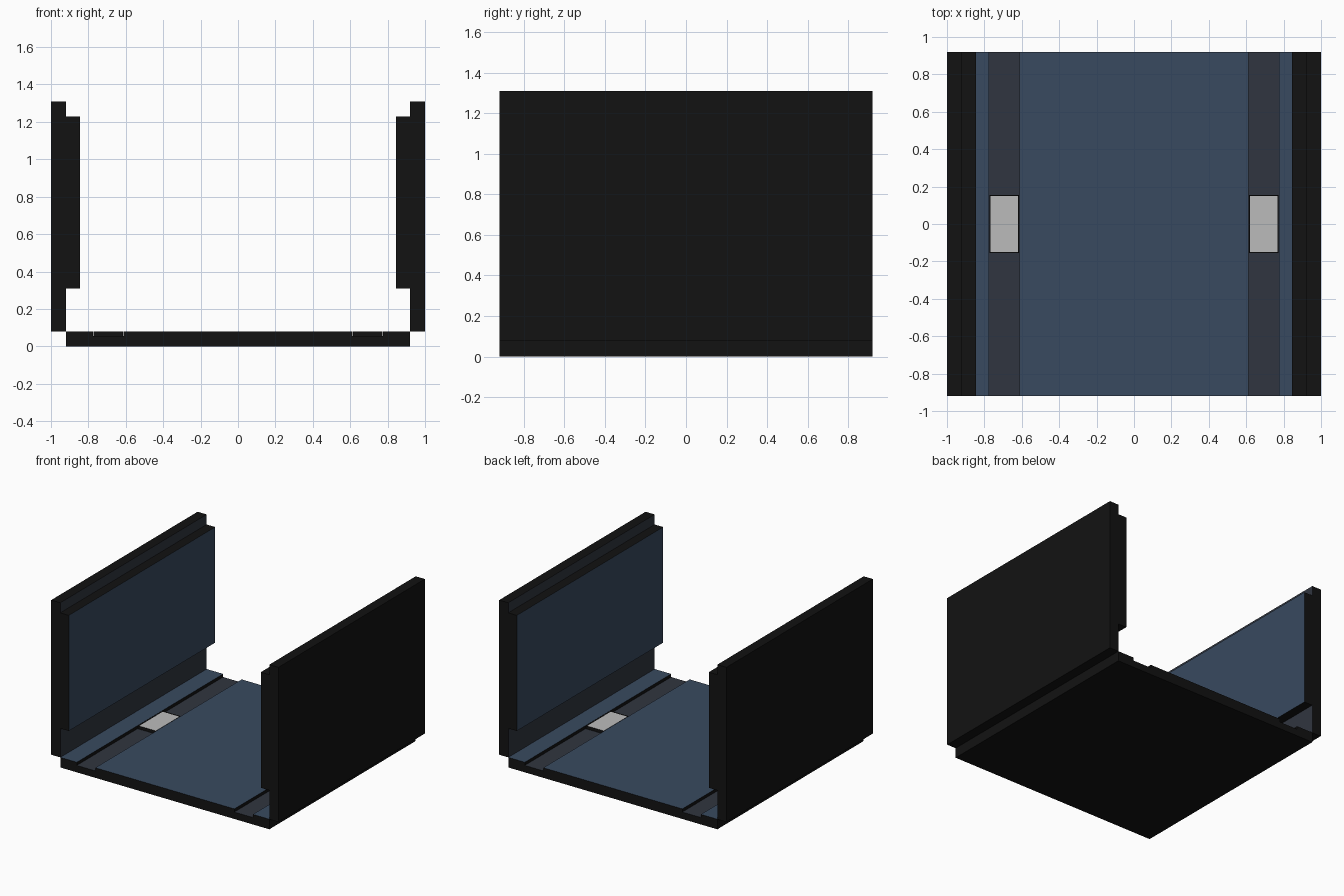
import bpy, bmesh

if "Cube" in bpy.data.objects:
    bpy.data.objects.remove(bpy.data.objects["Cube"])


def material(name, rgb):
    m = bpy.data.materials.new(name)
    m.diffuse_color = (*rgb, 1)
    m.use_nodes = True
    m.node_tree.nodes["Principled BSDF"].inputs["Base Color"].default_value = m.diffuse_color
    return m


BLACK = material("black_edge", (0.006, 0.006, 0.006))
BLUE = material("blue_panel", (0.04, 0.068, 0.115))
DARK = material("dark_grey", (0.03, 0.036, 0.05))
LAMP = material("lamp_white", (0.5, 0.5, 0.5))
MATS = [BLACK, BLUE, DARK, LAMP]
HALF = 0.92  # half depth of the section


def prism(name, profile, colours, half=HALF, mirror=False, inset=None):
    """Extrude an xz profile along y; colours maps profile edge -> material index."""
    bm = bmesh.new()
    front = [bm.verts.new((x, -half, z)) for x, z in profile]
    back = [bm.verts.new((x, half, z)) for x, z in profile]
    bm.faces.new(front)
    bm.faces.new(back[::-1])
    n = len(profile)
    sides = []
    for i in range(n):
        j = (i + 1) % n
        f = bm.faces.new((front[j], front[i], back[i], back[j]))
        f.material_index = colours.get(i, 0)
        sides.append(f)
    bmesh.ops.recalc_face_normals(bm, faces=bm.faces)
    if inset:  # recessed lens in one side face
        edge, width, depth, mat = inset
        face = sides[edge]
        bmesh.ops.inset_region(bm, faces=[face], thickness=width)
        bmesh.ops.translate(bm, verts=face.verts, vec=(0, 0, -depth))
        face.material_index = mat
    mesh = bpy.data.meshes.new(name)
    bm.to_mesh(mesh)
    bm.free()
    for m in MATS:
        mesh.materials.append(m)
    ob = bpy.data.objects.new(name, mesh)
    bpy.context.collection.objects.link(ob)
    if mirror:
        ob.modifiers.new("mirror", 'MIRROR').use_mirror_merge = False
    return ob


# Floor slab with two sunken light channels
G = 0.055  # channel bottom height
prism("floor",
      [(-0.92, 0), (0.92, 0), (0.92, 0.08), (0.775, 0.08), (0.775, G), (0.612, G),
       (0.612, 0.08), (-0.612, 0.08), (-0.612, G), (-0.775, G), (-0.775, 0.08), (-0.92, 0.08)],
      {2: 1, 4: 2, 6: 1, 8: 2, 10: 1})

# Side walls, each with a raised blue panel on the inner face
prism("side_wall",
      [(1, 0.08), (1, 1.31), (0.92, 1.31), (0.92, 1.23), (0.845, 1.23),
       (0.845, 0.31), (0.92, 0.31), (0.92, 0.08)],
      {2: 2, 4: 1, 6: 2}, mirror=True)

# Floor lamps set in the channels, with a black rim
prism("floor_lamp",
      [(0.614, G), (0.773, G), (0.773, 0.08), (0.614, 0.08)],
      {}, half=0.155, mirror=True, inset=(2, 0.009, 0.004, 3))
